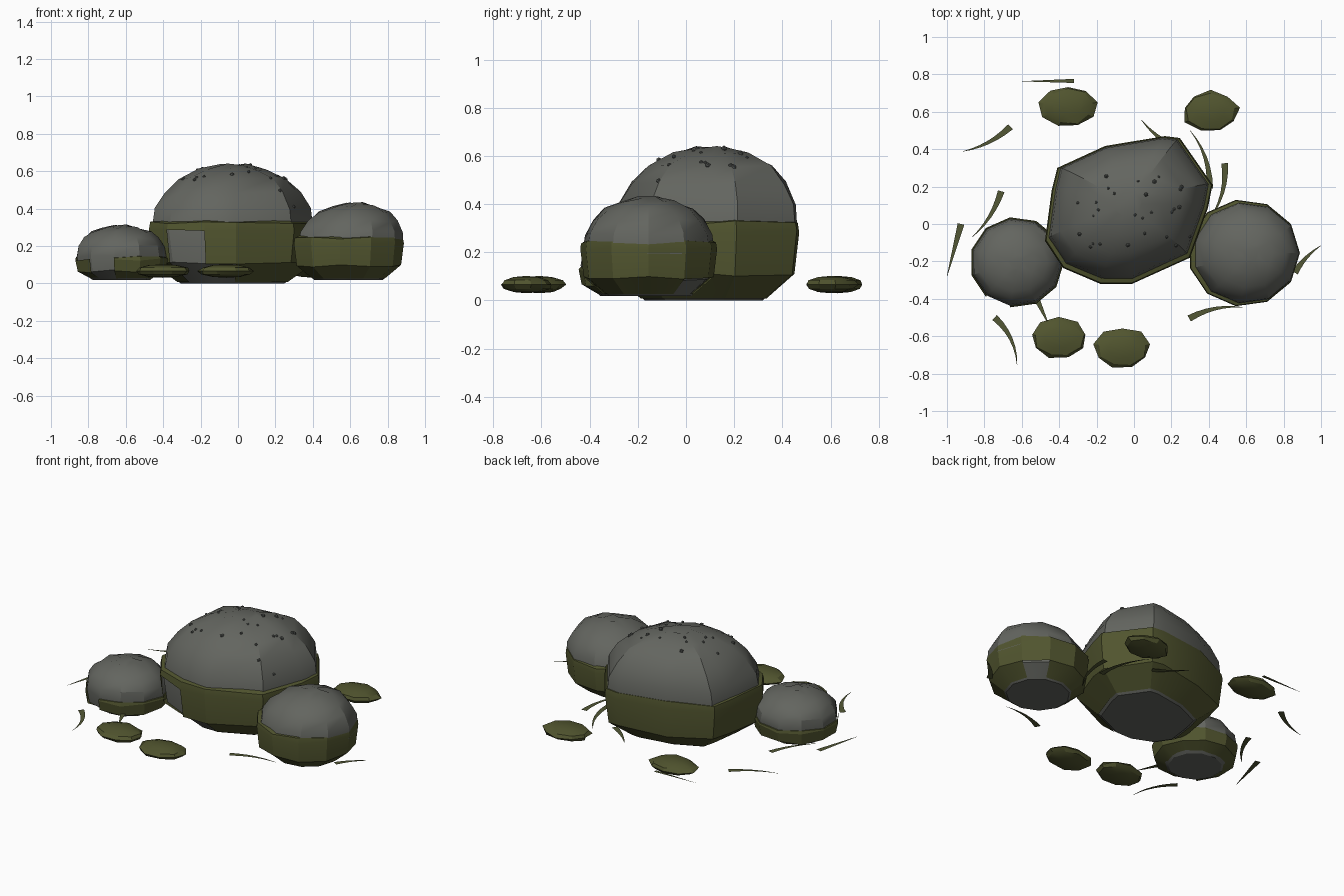
import bpy, bmesh, math, random
from mathutils import Vector, Matrix
from mathutils.bvhtree import BVHTree

if "Cube" in bpy.data.objects:
    bpy.data.objects.remove(bpy.data.objects["Cube"])

random.seed(4)


def material(name, rgb):
    m = bpy.data.materials.new(name)
    m.diffuse_color = (*rgb, 1)
    m.use_nodes = True
    m.node_tree.nodes["Principled BSDF"].inputs["Base Color"].default_value = m.diffuse_color
    return m


STONE = material("grey stone", (0.125, 0.13, 0.115))
PEBBLE = material("dark grit", (0.10, 0.108, 0.10))
MOSS = material("moss green", (0.082, 0.09, 0.028))
GRASS = material("grass green", (0.085, 0.095, 0.035))


def finish(name, bm, mat, angle=None):
    me = bpy.data.meshes.new(name)
    bm.to_mesh(me)
    bm.free()
    me.materials.append(mat)
    ob = bpy.data.objects.new(name, me)
    bpy.context.collection.objects.link(ob)
    if angle:
        bpy.ops.object.select_all(action='DESELECT')
        ob.select_set(True)
        bpy.context.view_layer.objects.active = ob
        bpy.ops.object.shade_smooth_by_angle(angle=math.radians(angle))
    return ob


# Side profiles as (height fraction, outline scale)
STONE_PROFILE = [(0, .62), (.17, .91), (.44, .967), (.63, .93),
                 (.77, .81), (.88, .65), (.96, .4), (1, .16)]
MOSS_PROFILE = [(0, .66), (.3, .95), (.85, 1), (.97, .985), (1, .9)]


def loft(outline, centre, profile, low, high, lean, caps, bare=(), wobble=0.006):
    """Stack scaled copies of an outline, leaving out the bare (side, layer) faces."""
    bm = bmesh.new()
    n = len(outline)
    c = Vector(centre)
    rows = []
    for j, (t, s) in enumerate(profile):
        row = []
        for i, p in enumerate(outline):
            q = c + Vector(lean) * t * t + (Vector(p) - c) * s
            z = low + (high - low) * t
            if j:
                z += wobble * math.sin(2.3 * i + 1.7 * j)
            row.append(bm.verts.new((q.x, q.y, z)))
        rows.append(row)
    for j in range(len(rows) - 1):
        for i in range(n):
            if (i, j) not in bare:
                k = (i + 1) % n
                bm.faces.new((rows[j][i], rows[j][k], rows[j + 1][k], rows[j + 1][i]))
    if caps:
        bm.faces.new(rows[0][::-1])
        bm.faces.new(rows[-1])
    return bm


def boulder(name, outline, centre, low, high, moss_top, lean, bare):
    """Grey stone with a slightly wider moss skirt around its lower part."""
    stone = finish(name + "_boulder",
                   loft(outline, centre, STONE_PROFILE, low, high, lean, True), STONE, 28)
    finish(name + "_moss_skirt",
           loft(outline, centre, MOSS_PROFILE, low + .008, moss_top, (0, 0), False, bare),
           MOSS, 20)
    return stone


def round_outline(centre, rx, ry, n=11):
    return [(centre[0] + rx * math.cos(math.tau * i / n),
             centre[1] + ry * math.sin(math.tau * i / n)) for i in range(n)]


# Three boulders
big_outline = [(.395, .085), (.42, .21), (.245, .46), (.165, .47), (-.155, .417), (-.41, .3),
               (-.44, .18), (-.476, -.09), (-.38, -.235), (-.18, -.32), (-.01, -.32), (.3, -.18)]
large = boulder("large", big_outline, (-.03, .07), 0, .635, .335, (0, .035),
                {(8, 0), (8, 1), (9, 0)})
C = (.587, -.155)
boulder("right", round_outline(C, .3, .287), C, .018, .428, .25, (.04, 0), {(1, 0)})
C = (-.627, -.205)
boulder("left", round_outline(C, .252, .243), C, .018, .308, .145, (0, 0),
        {(i, j) for i in (6, 7) for j in range(4)} - {(6, 0), (6, 1)})

# Grit scattered over the top of the large boulder
me = large.data
tree = BVHTree.FromPolygons([v.co for v in me.vertices], [p.vertices[:] for p in me.polygons])
bm = bmesh.new()
for _ in range(28):
    x, y = random.uniform(-.33, .3), random.uniform(-.15, .27)
    hit = tree.ray_cast(Vector((x, y, 2)), Vector((0, 0, -1)))[0]
    if hit:
        bmesh.ops.create_icosphere(bm, subdivisions=1, radius=random.uniform(.007, .013),
                                   matrix=Matrix.Translation(hit))
finish("boulder_grit", bm, PEBBLE)

# Low moss clumps on the ground
for k, (x, y) in enumerate([(-.352, .63), (.41, .602), (-.402, -.61), (-.062, -.662)]):
    bm = bmesh.new()
    bmesh.ops.create_uvsphere(bm, u_segments=9, v_segments=6, radius=1)
    for v in bm.verts:
        j = 1 + random.uniform(-.08, .06)
        v.co = Vector((x + v.co.x * .152 * j, y + v.co.y * .11 * j, .066 + v.co.z * .036))
    finish("moss_clump_%d" % (k + 1), bm, MOSS, 25)


def blade(number, x0, y0, x1, y1, bend, width=.036):
    """Flat tapered grass blade from root to tip, bowed sideways."""
    a, b = Vector((x0, y0)), Vector((x1, y1))
    d = (b - a).normalized()
    ctrl = (a + b) / 2 + Vector((-d.y, d.x)) * bend * 2
    bm = bmesh.new()
    prev = None
    for s in range(7):
        t = s / 6
        p = a * (1 - t) ** 2 + ctrl * 2 * t * (1 - t) + b * t * t
        d = ((ctrl - a) * (1 - t) + (b - ctrl) * t).normalized()
        side = Vector((-d.y, d.x)) * width / 2 * (1 - .95 * t)
        pair = [bm.verts.new((*(p + side), .071)), bm.verts.new((*(p - side), .071))]
        if prev:
            bm.faces.new((prev[0], prev[1], pair[1], pair[0]))
        prev = pair
    finish("grass_blade_%d" % number, bm, GRASS)


# Grass around the boulders
blade(1, -.32, .765, -.6, .763, 0, .022)
blade(2, -.66, .52, -.915, .388, .02)
blade(3, -.71, .175, -.865, -.07, .02)
blade(4, -.925, 0, -1, -.28, 0)
blade(5, -.745, -.5, -.625, -.755, .03)
blade(6, -.53, -.38, -.455, -.54, 0)
blade(7, .295, -.505, .58, -.445, .023)
blade(8, .86, -.26, 1, -.115, .012)
blade(9, .485, .325, .4, .02, .03)
blade(10, .405, .19, .3, .5, -.03)
blade(11, .21, .41, .04, .555, .01)
